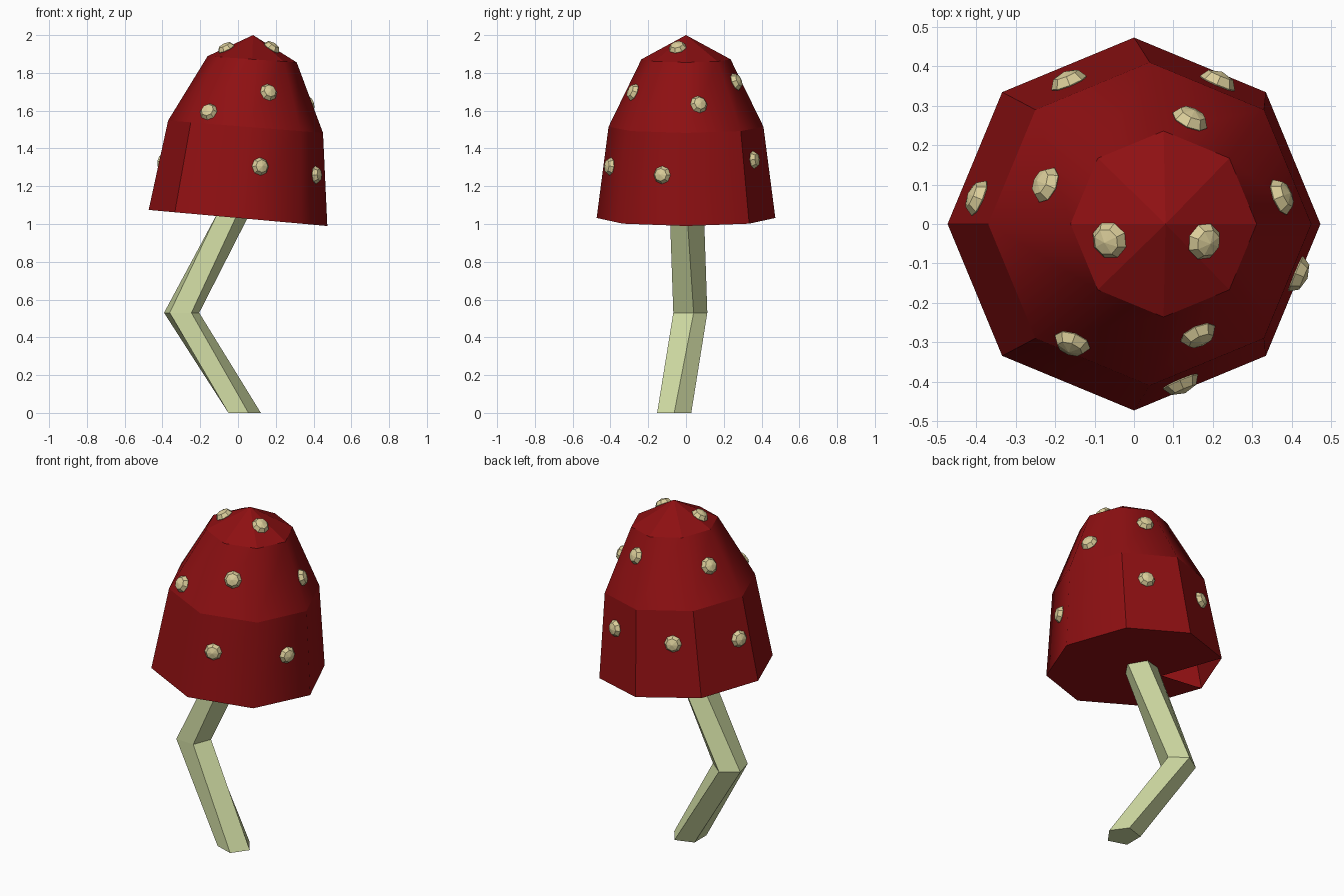
import bpy, bmesh
from math import cos, sin, radians
from mathutils import Vector, Matrix

if "Cube" in bpy.data.objects:
    bpy.data.objects.remove(bpy.data.objects["Cube"])


def material(name, rgb):
    mat = bpy.data.materials.new(name)
    mat.use_nodes = True
    mat.diffuse_color = (*rgb, 1)
    mat.node_tree.nodes["Principled BSDF"].inputs["Base Color"].default_value = (*rgb, 1)
    return mat


def make_object(name, bm, mat):
    mesh = bpy.data.meshes.new(name)
    bm.to_mesh(mesh)
    bm.free()
    mesh.materials.append(mat)
    obj = bpy.data.objects.new(name, mesh)
    bpy.context.scene.collection.objects.link(obj)
    return obj


def ring(bm, sides, center, radius, turn=0, tilt=0):
    """Horizontal polygon ring, optionally leaning along x."""
    verts = []
    for i in range(sides):
        a = radians(turn + 360 * i / sides)
        dx = radius * cos(a)
        verts.append(bm.verts.new(Vector(center) + Vector((dx, radius * sin(a), -tilt * dx))))
    return verts


def bridge(bm, low, high):
    n = len(low)
    return [bm.faces.new((low[i], low[(i + 1) % n], high[(i + 1) % n], high[i])) for i in range(n)]


red = material("cap red", (0.27, 0.005, 0.006))
green = material("pale green", (0.62, 0.70, 0.36))
cream = material("spot cream", (0.70, 0.61, 0.32))

# Cap: three leaning octagons and a tip
bm = bmesh.new()
rim = ring(bm, 8, (0, 0, 1.032), 0.473, tilt=0.09)
middle = ring(bm, 8, (0.04, 0, 1.515), 0.41, tilt=0.08)
crown = ring(bm, 8, (0.075, 0, 1.872), 0.236, tilt=0.07)
tip = bm.verts.new((0.08, 0, 2.0))
for face in bridge(bm, rim, middle) + bridge(bm, middle, crown):
    face.smooth = True
for i in range(8):
    bm.faces.new((crown[i], crown[(i + 1) % 8], tip))

# Underside with a small triangular gap on the -x side
notch = bm.verts.new((-0.196, 0, 1.05))
bm.faces.new(list(reversed(rim[:4] + [notch] + rim[4:])))

# Creases: level rings, and the upright edges of the back half
for loop in (rim, middle, crown):
    for i in range(8):
        bm.edges.get((loop[i], loop[(i + 1) % 8])).smooth = False
for i in range(1, 6):
    bm.edges.get((rim[i], middle[i])).smooth = False
cap = make_object("cap", bm, red)

# Stem: bent five-sided stalk
bm = bmesh.new()
foot = ring(bm, 5, (0.026, -0.0625, 0), 0.095)
knee = ring(bm, 5, (-0.30, 0.015, 0.53), 0.098, turn=15)
neck = ring(bm, 5, (-0.02, 0.004, 1.08), 0.095)
bridge(bm, foot, knee)
bridge(bm, knee, neck)
bm.faces.new(list(reversed(foot)))
bm.faces.new(neck)
make_object("stem", bm, green)

# Spots: flattened faceted balls seated on the cap
spots = [
    (-0.16, -0.31, 1.60), (0.165, -0.285, 1.70), (0.12, -0.405, 1.305),
    (0.42, -0.13, 1.26), (-0.07, -0.045, 1.945), (0.18, -0.045, 1.935),
    (0.375, 0.07, 1.635), (0.215, 0.365, 1.34), (0.145, 0.27, 1.755),
    (-0.405, 0.07, 1.33), (-0.235, 0.105, 1.735), (-0.17, 0.37, 1.35),
]
bpy.context.view_layer.update()
bm = bmesh.new()
for spot in spots:
    hit, point, normal, index = cap.closest_point_on_mesh(Vector(spot))
    place = (Matrix.Translation(point + normal * 0.003)
             @ normal.to_track_quat('Z', 'Y').to_matrix().to_4x4()
             @ Matrix.Diagonal((1, 1, 0.65, 1)))
    bmesh.ops.create_uvsphere(bm, u_segments=8, v_segments=4, radius=0.048, matrix=place)
make_object("spots", bm, cream)
